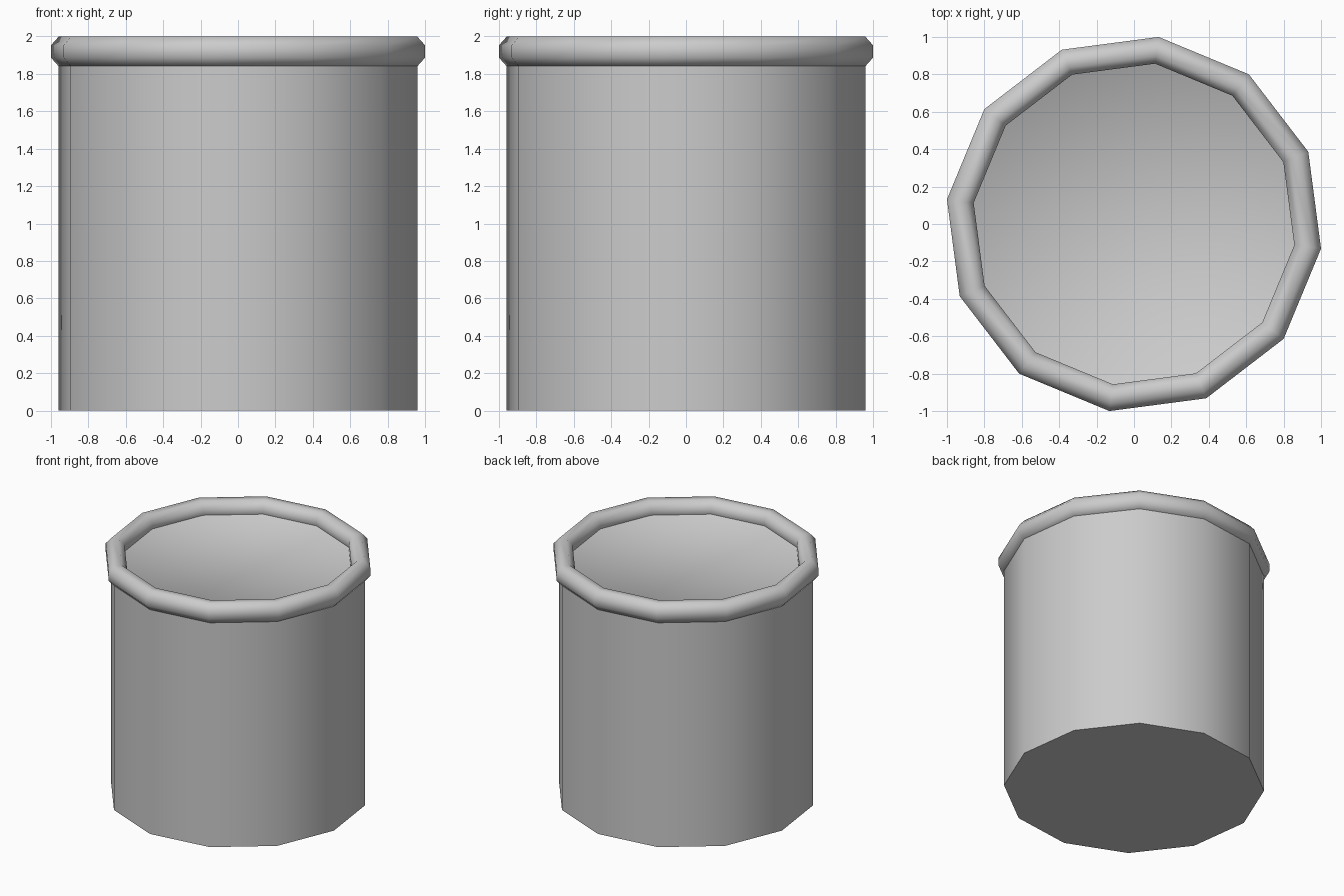
import bpy, bmesh
from math import sin, cos, pi, radians

if "Cube" in bpy.data.objects:
    bpy.data.objects.remove(bpy.data.objects["Cube"])

SIDES = 12
OFFSET = radians(-7.5)


def lathe(name, profile, loop=False, cap_first=False, cap_last=False, angle=180):
    """Revolve (radius, z) points around z into a 12-sided smooth part."""
    bm = bmesh.new()
    rings = []
    for r, z in profile:
        rings.append([bm.verts.new((r * cos(OFFSET + 2 * pi * i / SIDES),
                                    r * sin(OFFSET + 2 * pi * i / SIDES), z))
                      for i in range(SIDES)])
    pairs = list(zip(rings, rings[1:]))
    if loop:
        pairs.append((rings[-1], rings[0]))
    for a, b in pairs:
        for i in range(SIDES):
            j = (i + 1) % SIDES
            bm.faces.new((a[i], a[j], b[j], b[i]))
    if cap_first:
        bm.faces.new(rings[0][::-1])
    if cap_last:
        bm.faces.new(rings[-1])
    mesh = bpy.data.meshes.new(name)
    bm.to_mesh(mesh)
    bm.free()
    obj = bpy.data.objects.new(name, mesh)
    bpy.context.collection.objects.link(obj)
    bpy.ops.object.select_all(action='DESELECT')
    obj.select_set(True)
    bpy.context.view_layer.objects.active = obj
    bpy.ops.object.shade_smooth_by_angle(angle=radians(angle))
    return obj


# Straight wall with a flat base
lathe("body", [(0.968, 0), (0.968, 1.92)], cap_first=True, angle=40)

# Rounded rim with an eight-sided section
k = cos(pi / 8)
section = [(0.9366 + 0.072 / k * cos(pi / 8 + i * pi / 4),
            1.92 + 0.08 / k * sin(pi / 8 + i * pi / 4)) for i in range(8)]
lathe("rim", section, loop=True)

# Shallow dished surface inside the rim (outer edge is buried in the rim)
bowl = lathe("inner_surface", [(0.92, 1.945), (0.868, 1.90)], cap_last=True)
